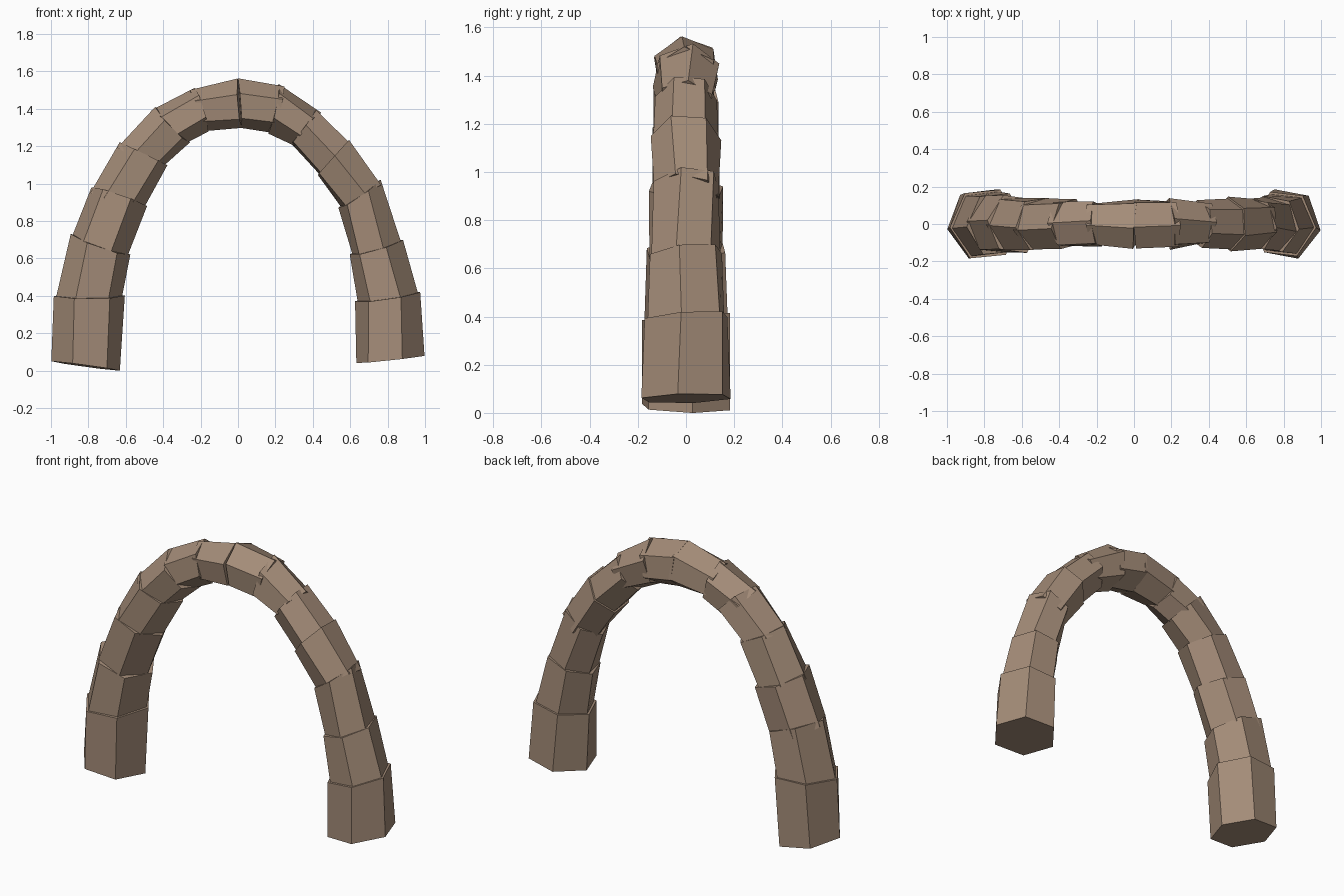
import bpy, bmesh, random
from math import cos, sin, pi, radians
from mathutils import Vector

random.seed(4)
cube = bpy.data.objects.get("Cube")
if cube:
    bpy.data.objects.remove(cube)

stone = bpy.data.materials.new("tan stone")
stone.use_nodes = True
colour = (0.37, 0.262, 0.188, 1)
stone.diffuse_color = colour
stone.node_tree.nodes["Principled BSDF"].inputs["Base Color"].default_value = colour

SIDES = 6
Y = Vector((0, 1, 0))

# Arch joints from foot to foot: outer x, z and inner x, z
JOINTS = [
    (-1.0, 0.05, -0.63, 0.0), (-0.98, 0.40, -0.61, 0.40), (-0.89, 0.73, -0.58, 0.62),
    (-0.78, 0.98, -0.49, 0.88), (-0.63, 1.22, -0.38, 1.1), (-0.44, 1.41, -0.26, 1.22),
    (-0.23, 1.51, -0.16, 1.28), (0.0, 1.56, 0.02, 1.3), (0.22, 1.53, 0.16, 1.27),
    (0.42, 1.4, 0.28, 1.21), (0.6, 1.24, 0.42, 1.04), (0.76, 1.02, 0.54, 0.87),
    (0.88, 0.7, 0.6, 0.62), (0.97, 0.42, 0.63, 0.37), (1.0, 0.08, 0.63, 0.04),
]
# Turn of each block about the arch line, in degrees
ROLLS = [8, 6, -6, 5, 12, -5, 6, 5, -8, 24, 22, 12, 8, 10]


def ring(bm, joint, roll, scale, shift, axis, tilt):
    """Six-sided cross-section between an outer and an inner point."""
    ox, oz, ix, iz = joint
    outer, inner = Vector((ox, 0, oz)), Vector((ix, 0, iz))
    centre = (outer + inner) / 2 + axis * shift
    arm = (outer - inner) / 2 * scale
    verts = []
    for k in range(SIDES):
        a = 2 * pi * k / SIDES + radians(roll)
        side = -Y * arm.length * 1.06 * sin(a)
        verts.append(bm.verts.new(centre + arm * cos(a) + side + axis * tilt * sin(a)))
    return verts


def block(name, start, end, roll, low_start, low_end, foot):
    """Tapered stone whose lower end sinks into the stone beneath it."""
    mid = [Vector(((j[0] + j[2]) / 2, 0, (j[1] + j[3]) / 2)) for j in (start, end)]
    axis = (mid[1] - mid[0]).normalized()
    low = 1.0 if foot else 0.96
    sink = 0.0 if foot else 0.03
    twist = random.uniform(-5, 5)
    bm = bmesh.new()
    rings = []
    for joint, is_low, sign in ((start, low_start, -1), (end, low_end, 1)):
        scale = low if is_low else 1.03
        shift = sign * sink if is_low else 0
        tilt = 0.005 if foot and is_low else random.uniform(-0.02, 0.02)
        turn = roll if foot and is_low else roll + sign * twist
        rings.append(ring(bm, joint, turn, scale, shift, axis, tilt))
    a, b = rings
    for k in range(SIDES):
        n = (k + 1) % SIDES
        bm.faces.new((a[k], a[n], b[n], b[k]))
    bm.faces.new(a[::-1])
    bm.faces.new(b)
    bmesh.ops.recalc_face_normals(bm, faces=bm.faces[:])
    mesh = bpy.data.meshes.new(name)
    bm.to_mesh(mesh)
    bm.free()
    mesh.materials.append(stone)
    obj = bpy.data.objects.new(name, mesh)
    bpy.context.collection.objects.link(obj)
    return obj


# Stack the stones from the right foot over the crown to the left foot
count = len(ROLLS)
half = count // 2
blocks = []
for i, roll in enumerate(ROLLS):
    rising = i < half
    foot = i in (0, count - 1)
    side = "right" if rising else "left"
    part = "foot_stone" if foot else "arch_stone_%d" % (i if rising else count - 1 - i)
    blocks.append(block(side + "_" + part, JOINTS[i], JOINTS[i + 1], roll,
                        rising, not rising, foot))

# Soften only the gently twisted faces, keeping block edges crisp
bpy.ops.object.select_all(action='DESELECT')
for obj in blocks:
    obj.select_set(True)
bpy.context.view_layer.objects.active = blocks[0]
bpy.ops.object.shade_smooth_by_angle(angle=radians(30))
